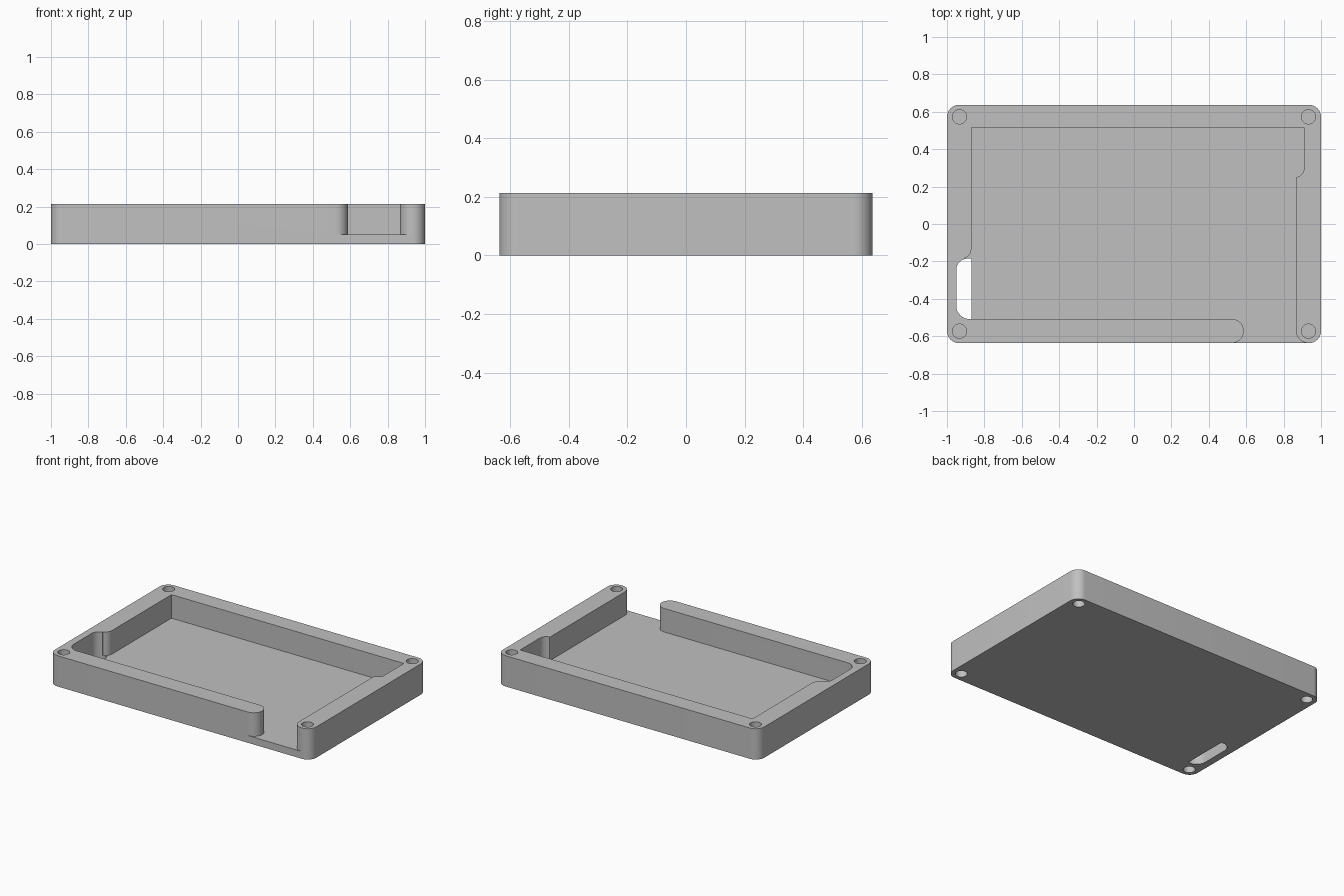
import bpy
import bmesh
from math import cos, sin, radians

cube = bpy.data.objects.get("Cube")
if cube:
    bpy.data.objects.remove(cube, do_unlink=True)

HEIGHT, FLOOR = 0.213, 0.05
HALF_X, HALF_Y = 1.0, 0.637
HOLE_DEPTH = 0.08

grey = bpy.data.materials.new("plain_grey")
grey.use_nodes = True
grey.diffuse_color = (0.53, 0.53, 0.53, 1)
grey.node_tree.nodes["Principled BSDF"].inputs["Base Color"].default_value = grey.diffuse_color


def arc(cx, cy, r, start, end, steps=12):
    angles = [radians(start + (end - start) * i / steps) for i in range(steps + 1)]
    return [(cx + r * cos(a), cy + r * sin(a)) for a in angles]


def prism(name, outline, z0, z1):
    bm = bmesh.new()
    face = bm.faces.new([bm.verts.new((x, y, z0)) for x, y in outline])
    result = bmesh.ops.extrude_face_region(bm, geom=[face])
    top = [v for v in result["geom"] if isinstance(v, bmesh.types.BMVert)]
    bmesh.ops.translate(bm, verts=top, vec=(0, 0, z1 - z0))
    bmesh.ops.recalc_face_normals(bm, faces=bm.faces)
    mesh = bpy.data.meshes.new(name)
    bm.to_mesh(mesh)
    bm.free()
    mesh.materials.append(grey)
    obj = bpy.data.objects.new(name, mesh)
    bpy.context.collection.objects.link(obj)
    return obj


def cut(target, cutter):
    cutter.hide_render = True
    mod = target.modifiers.new(cutter.name, 'BOOLEAN')
    mod.operation = 'DIFFERENCE'
    mod.solver = 'EXACT'
    mod.object = cutter
    bpy.context.view_layer.objects.active = target
    bpy.ops.object.modifier_apply(modifier=mod.name)
    bpy.data.objects.remove(cutter, do_unlink=True)


# Rounded outer block
R = 0.065
outline = []
for sx, sy, start in ((1, 1, 0), (-1, 1, 90), (-1, -1, 180), (1, -1, 270)):
    outline += arc(sx * (HALF_X - R), sy * (HALF_Y - R), R, start, start + 90)
tray = prism("case_tray", outline, 0, HEIGHT)

# Pocket with stepped right wall, open front gap and left bulge
pocket = [(-0.87, 0.515), (0.91, 0.515)]
pocket += arc(0.86, 0.30, 0.05, 0, -80)
pocket += [(0.866, 0.245)]
pocket += arc(0.931, -0.571, 0.065, 180, 270)
pocket += [(0.931, -0.7), (0.523, -0.7)]
pocket += arc(0.523, -0.572, 0.064, -90, 90, 24)
pocket += arc(-0.88, -0.438, 0.07, 270, 180)
pocket += arc(-0.89, -0.245, 0.06, 180, 105)
pocket += arc(-0.92, -0.135, 0.05, -73, 0)
cut(tray, prism("pocket_cutter", pocket, FLOOR, HEIGHT + 0.1))

# Slot through the floor beside the left wall
slot = [(-0.87, -0.185), (-0.87, -0.508)]
slot += arc(-0.88, -0.438, 0.07, 270, 180)
slot += arc(-0.89, -0.245, 0.06, 180, 90)
cut(tray, prism("slot_cutter", slot, -0.1, FLOOR + 0.03))

# Blind corner holes from above and below
for sx in (-1, 1):
    for sy in (-1, 1):
        circle = arc(sx * 0.933, sy * 0.573, 0.038, 0, 360, 32)[:-1]
        cut(tray, prism("top_hole_cutter", circle, HEIGHT - HOLE_DEPTH, HEIGHT + 0.1))
        cut(tray, prism("bottom_hole_cutter", circle, -0.1, HOLE_DEPTH))

# Smooth curved walls, crisp edges
bpy.ops.object.select_all(action='DESELECT')
tray.select_set(True)
bpy.context.view_layer.objects.active = tray
bpy.ops.object.shade_smooth_by_angle(angle=radians(30))
